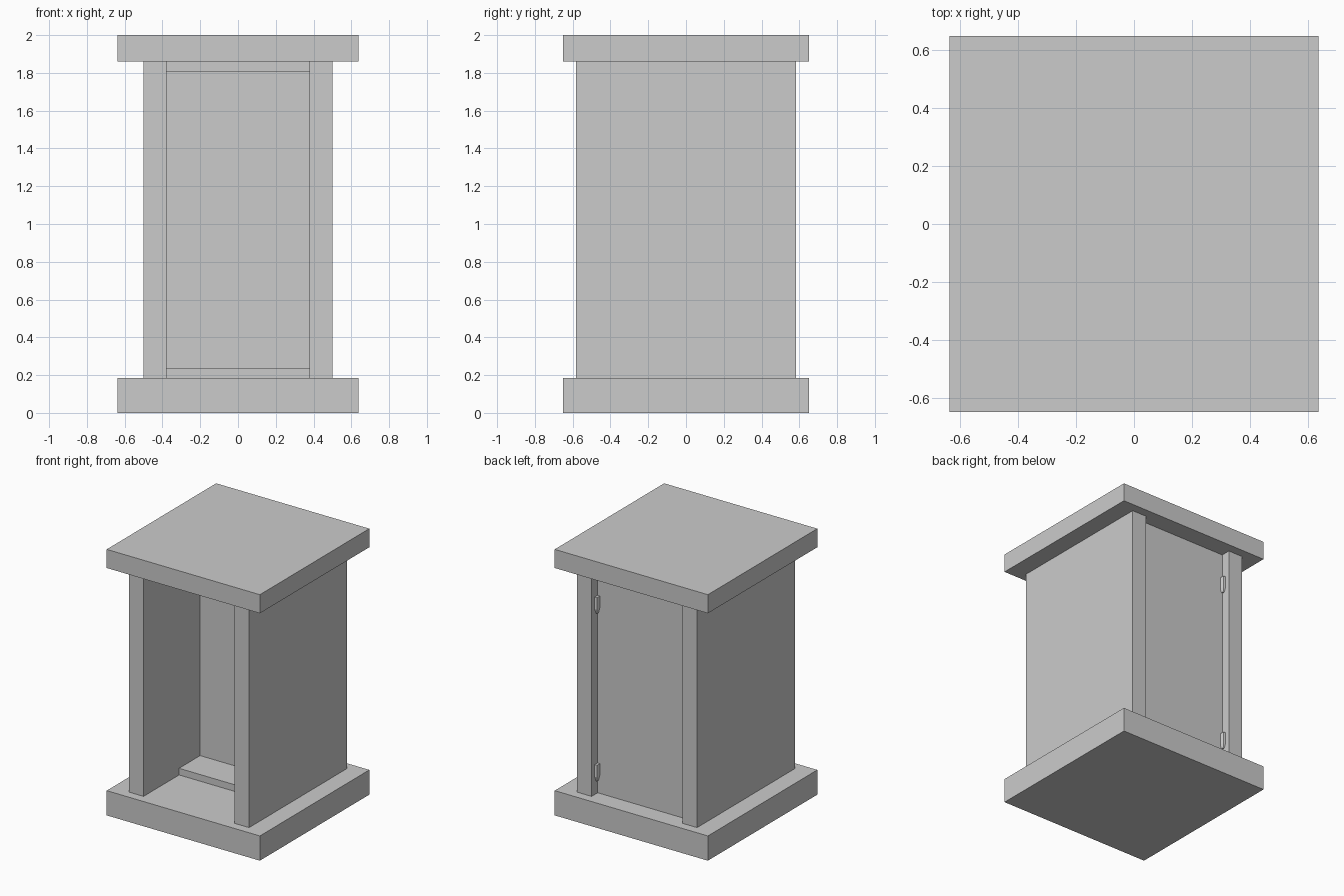
import bpy
import bmesh

cube = bpy.data.objects.get("Cube")
if cube:
    bpy.data.objects.remove(cube, do_unlink=True)


def material(name, value):
    mat = bpy.data.materials.new(name)
    mat.use_nodes = True
    color = (value, value, value, 1)
    mat.diffuse_color = color
    mat.node_tree.nodes["Principled BSDF"].inputs["Base Color"].default_value = color
    return mat


stone = material("stone_grey", 0.6)
metal = material("light_metal", 0.72)


def finish(name, bm, mat):
    bmesh.ops.recalc_face_normals(bm, faces=bm.faces)
    mesh = bpy.data.meshes.new(name)
    bm.to_mesh(mesh)
    bm.free()
    mesh.materials.append(mat)
    obj = bpy.data.objects.new(name, mesh)
    bpy.context.collection.objects.link(obj)
    return obj


def add_box(bm, xs, ys, zs):
    """Add a box spanning the given ranges and return its vertices."""
    verts = bmesh.ops.create_cube(bm, size=1)["verts"]
    for v in verts:
        v.co = [r[0] if c < 0 else r[1] for c, r in zip(v.co, (xs, ys, zs))]
    return verts


def box(name, xs, ys, zs, mat=stone):
    bm = bmesh.new()
    add_box(bm, xs, ys, zs)
    return finish(name, bm, mat)


FLOOR, CEILING = 0.186, 1.86
INNER, OUTER = 0.378, 0.5

# Base slab and roof slab
box("base_slab", (-0.637, 0.637), (-0.65, 0.65), (0, FLOOR))
box("roof_slab", (-0.637, 0.637), (-0.65, 0.65), (CEILING, 2))

# Side walls
box("left_wall", (INNER, OUTER), (-0.582, 0.582), (FLOOR, CEILING))
box("right_wall", (-OUTER, -INNER), (-0.582, 0.582), (FLOOR, CEILING))

# Recessed core closing the middle, with a rail along floor and ceiling
box("rear_panel", (-INNER, INNER), (0.09, 0.51), (FLOOR, CEILING))
box("floor_rail", (-INNER, INNER), (-0.16, 0.09), (FLOOR, 0.236))
box("ceiling_rail", (-INNER, INNER), (-0.16, 0.09), (1.806, CEILING))


# Small brackets with tapered tips, holding the rear panel on both sides
def bracket(name, side, top):
    x_range = sorted((side * 0.36, side * INNER))
    y_range = (0.51, 0.545)
    bm = bmesh.new()
    add_box(bm, x_range, y_range, (top - 0.09, top))
    tip = add_box(bm, x_range, y_range, (top - 0.125, top - 0.09))
    for v in tip:
        if v.co.z < top - 0.1:
            v.co.x += (side * 0.369 - v.co.x) * 0.5
            v.co.y += (0.5275 - v.co.y) * 0.5
    finish(name, bm, metal)


for side, side_name in ((1, "left"), (-1, "right")):
    for top, level in ((0.41, "lower"), (1.67, "upper")):
        bracket(f"{side_name}_{level}_bracket", side, top)
